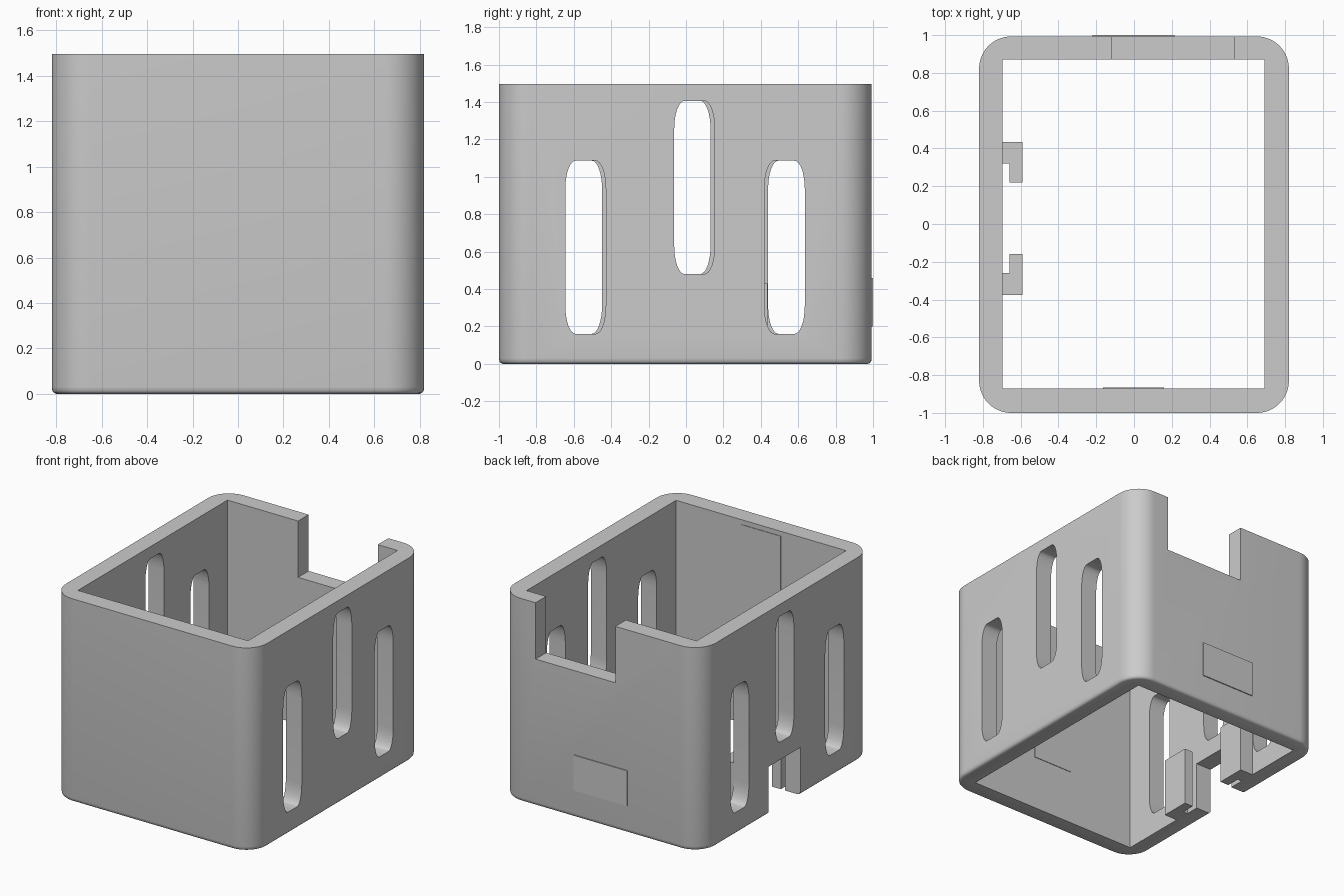
import bpy, bmesh, math
from mathutils import Vector

if "Cube" in bpy.data.objects:
    bpy.data.objects.remove(bpy.data.objects["Cube"], do_unlink=True)

grey = bpy.data.materials.new("light grey plastic")
grey.use_nodes = True
colour = (0.6, 0.6, 0.6, 1)
grey.diffuse_color = colour
grey.node_tree.nodes["Principled BSDF"].inputs["Base Color"].default_value = colour

HEIGHT = 1.495


def add_object(name, bm):
    bmesh.ops.recalc_face_normals(bm, faces=bm.faces)
    mesh = bpy.data.meshes.new(name)
    bm.to_mesh(mesh)
    bm.free()
    mesh.materials.append(grey)
    obj = bpy.data.objects.new(name, mesh)
    bpy.context.collection.objects.link(obj)
    return obj


def prism(name, points, direction):
    """Extrude a closed outline of 3D points along a direction."""
    bm = bmesh.new()
    face = bm.faces.new([bm.verts.new(p) for p in points])
    moved = bmesh.ops.extrude_face_region(bm, geom=[face], use_keep_orig=True)["geom"]
    verts = [v for v in moved if isinstance(v, bmesh.types.BMVert)]
    bmesh.ops.translate(bm, verts=verts, vec=Vector(direction))
    return add_object(name, bm)


def box(name, x, y, z):
    outline = [(x[0], y[0], z[0]), (x[1], y[0], z[0]), (x[1], y[1], z[0]), (x[0], y[1], z[0])]
    return prism(name, outline, (0, 0, z[1] - z[0]))


def rounded_outline(a, b, ra, rb, steps):
    """Rectangle over two ranges with elliptical corners."""
    points = []
    corners = [(a[1] - ra, b[1] - rb), (a[0] + ra, b[1] - rb),
               (a[0] + ra, b[0] + rb), (a[1] - ra, b[0] + rb)]
    for quarter, (ca, cb) in enumerate(corners):
        for i in range(steps + 1):
            t = (quarter + i / steps) * math.pi / 2
            points.append((ca + ra * math.cos(t), cb + rb * math.sin(t)))
    return points


def cut(target, cutter):
    cutter.hide_render = True
    mod = target.modifiers.new("cut", "BOOLEAN")
    mod.operation = "DIFFERENCE"
    mod.solver = "EXACT"
    mod.object = cutter
    bpy.context.view_layer.objects.active = target
    bpy.ops.object.modifier_apply(modifier=mod.name)
    bpy.data.objects.remove(cutter, do_unlink=True)


# Outer shell: rounded corners, softened bottom edge
bm = bmesh.new()
rings = []
for inset, z in [(0.02, 0), (0.01, 0.004), (0.003, 0.012), (0, 0.03), (0, HEIGHT)]:
    outline = rounded_outline((-0.82 + inset, 0.82 - inset), (-1 + inset, 0.993 - inset),
                              0.17 - inset, 0.17 - inset, 14)
    rings.append([bm.verts.new((x, y, z)) for x, y in outline])
for low, high in zip(rings, rings[1:]):
    for i in range(len(low)):
        j = (i + 1) % len(low)
        bm.faces.new((low[i], low[j], high[j], high[i]))
bm.faces.new(rings[0])
bm.faces.new(rings[-1])
body = add_object("sleeve_body", bm)

# Open interior, rear top notch and side bottom notch
cut(body, box("interior_cutter", (-0.695, 0.69), (-0.87, 0.87), (-0.5, 2)))
cut(body, box("rear_notch_cutter", (-0.12, 0.53), (0.8, 1.2), (1.08, 2)))
cut(body, box("side_notch_cutter", (-1, -0.6), (-0.16, 0.21), (-0.5, 0.35)))

# Ventilation slots in both side walls, the far side slightly shifted
for centre, bottom, shift in [(-0.537, 0.16, -0.02), (0.045, 0.48, -0.022), (0.527, 0.16, 0.02)]:
    for x, offset in [(0.6, 0), (-0.9, shift)]:
        c = centre + offset
        outline = rounded_outline((c - 0.108, c + 0.108), (bottom, bottom + 0.926),
                                  0.055, 0.15, 8)
        cut(body, prism("slot_cutter", [(x, y, z) for y, z in outline], (0.3, 0, 0)))

# L-shaped retaining clips beside the side notch
for name, base, sign in [("rear_clip", 0.435, -1), ("front_clip", -0.375, 1)]:
    near, far = base + sign * 0.115, base + sign * 0.215
    profile = [(-0.7, base), (-0.59, base), (-0.59, far),
               (-0.66, far), (-0.66, near), (-0.7, near)]
    prism(name, [(x, y, 0) for x, y in profile], (0, 0, 0.43))

# Thin raised pads on the rear and inside the front wall
box("rear_pad", (-0.22, 0.215), (0.985, 1.0), (0.2, 0.46))
box("inner_front_pad", (-0.165, 0.16), (-0.875, -0.866), (0.4, 1.46))

# Smooth corners, crisp edges
bpy.ops.object.select_all(action="DESELECT")
body.select_set(True)
bpy.context.view_layer.objects.active = body
bpy.ops.object.shade_smooth_by_angle(angle=math.radians(35))
